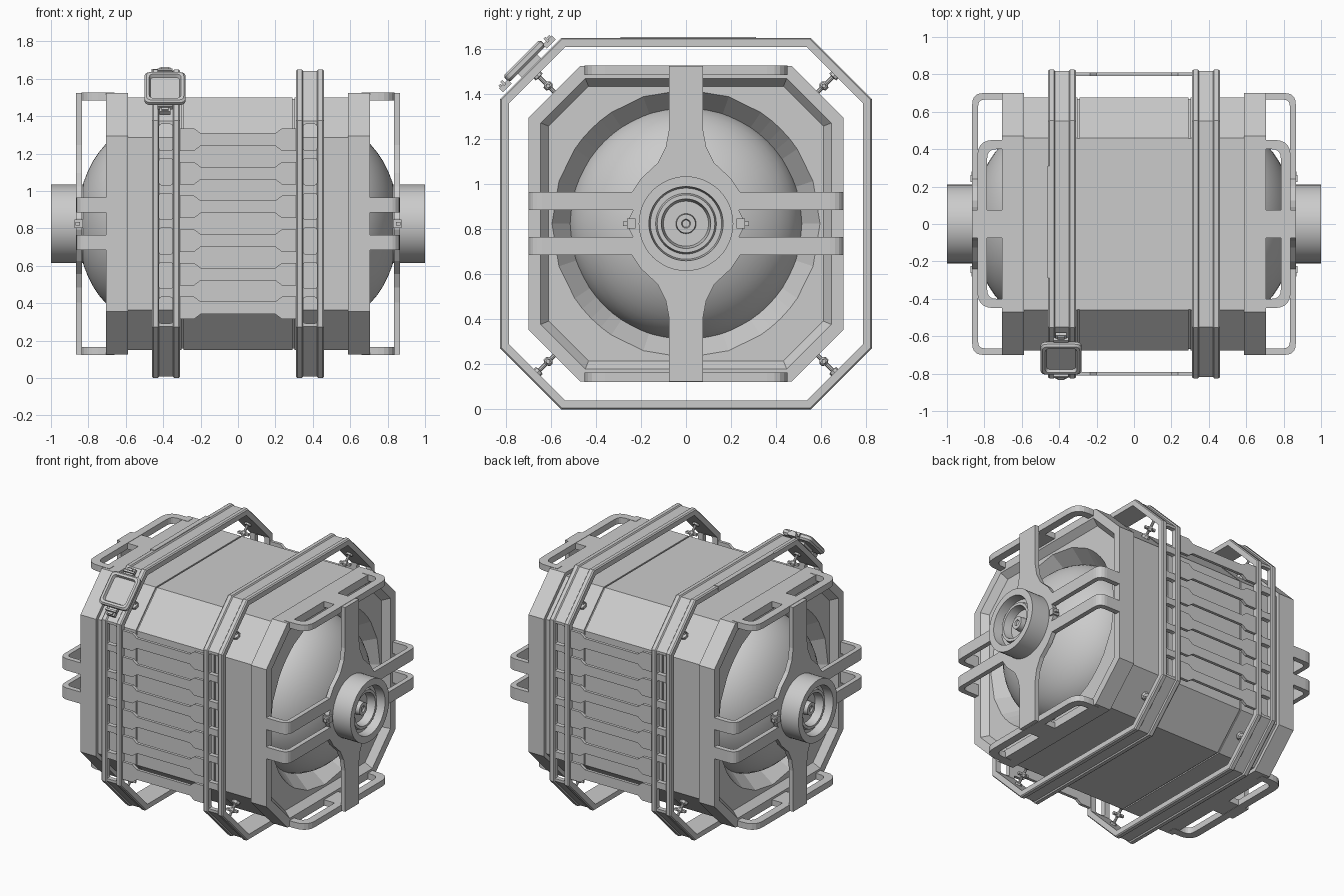
import bpy, bmesh, math
from mathutils import Vector

if "Cube" in bpy.data.objects:
    bpy.data.objects.remove(bpy.data.objects["Cube"])

MID = 0.825  # everything is built around the capsule axis, then lifted to this height


def finish(name, bm, mirror="", smooth=False, loc=(0, 0, MID), rot=(0, 0, 0)):
    bmesh.ops.recalc_face_normals(bm, faces=bm.faces[:])
    me = bpy.data.meshes.new(name)
    bm.to_mesh(me)
    bm.free()
    ob = bpy.data.objects.new(name, me)
    bpy.context.collection.objects.link(ob)
    ob.location, ob.rotation_euler = loc, rot
    if smooth:
        bpy.ops.object.select_all(action='DESELECT')
        ob.select_set(True)
        bpy.context.view_layer.objects.active = ob
        bpy.ops.object.shade_smooth_by_angle(angle=math.radians(32))
    if mirror:
        m = ob.modifiers.new("mirror", 'MIRROR')
        m.use_axis = [a in mirror for a in "XYZ"]
    return ob


def loft(bm, rings, caps=False, wrap=False):
    vs = [[bm.verts.new(p) for p in r] for r in rings]
    pairs = list(zip(vs, vs[1:])) + ([(vs[-1], vs[0])] if wrap else [])
    for a, b in pairs:
        n = len(a)
        for i in range(n):
            bm.faces.new((a[i], a[(i + 1) % n], b[(i + 1) % n], b[i]))
    if caps:
        bm.faces.new(vs[0])
        bm.faces.new(vs[-1])


def prism(bm, pts, axis, lo, hi):
    put = {'X': lambda a, b, t: (t, a, b), 'Y': lambda a, b, t: (a, t, b),
           'Z': lambda a, b, t: (a, b, t)}[axis]
    loft(bm, [[put(a, b, t) for a, b in pts] for t in (lo, hi)], caps=True)


def box(bm, x0, x1, y0, y1, z0, z1):
    prism(bm, [(x0, y0), (x1, y0), (x1, y1), (x0, y1)], 'Z', z0, z1)


def rounded(pts, seg=5):
    out = []
    for i, (a, b, r) in enumerate(pts):
        p = Vector((a, b))
        if r == 0:
            out.append((a, b))
            continue
        s = p + (Vector(pts[i - 1][:2]) - p).normalized() * r
        e = p + (Vector(pts[(i + 1) % len(pts)][:2]) - p).normalized() * r
        for k in range(seg + 1):
            t = k / seg
            q = s * (1 - t) ** 2 + p * 2 * t * (1 - t) + e * t * t
            out.append((q.x, q.y))
    return out


def octagon(x, h, c, n=1):
    k = [(h, -c), (h, c), (c, h), (-c, h), (-h, c), (-h, -c), (-c, -h), (c, -h)]
    return [(x, k[i][0] + (k[(i + 1) % 8][0] - k[i][0]) * j / n,
             k[i][1] + (k[(i + 1) % 8][1] - k[i][1]) * j / n)
            for i in range(8) for j in range(n)]


def inset_oct(x, h, c, d, n=1):
    return octagon(x, h - d, c - d * 0.414, n)


def lathe(bm, profile, n):
    loft(bm, [[(x, r * math.cos(2 * math.pi * i / n), r * math.sin(2 * math.pi * i / n))
               for i in range(n)] for x, r in profile])


# body shell with a narrow seam beside each hoop
bm = bmesh.new()
loft(bm, [inset_oct(x, 0.675, 0.46, d) for x, d in
          ((0, 0), (0.292, 0), (0.292, 0.008), (0.302, 0.008), (0.302, 0), (0.6, 0))])
finish("body_shell", bm, "X")

# end collars: octagonal lip, flat face and conical well
bm = bmesh.new()


def circle_from_oct(x, r):
    out = []
    for _, y, z in octagon(x, 0.7, 0.47, 4):
        l = math.hypot(y, z)
        out.append((x, y / l * r, z / l * r))
    return out


loft(bm, [inset_oct(x, 0.7, 0.47, d, 4) for x, d in
          ((0.588, 0.03), (0.588, 0), (0.705, 0), (0.705, 0.055), (0.66, 0.09))]
     + [circle_from_oct(0.66, 0.595), circle_from_oct(0.55, 0.514)])
finish("end_collar", bm, "X")

# domed ends
bm = bmesh.new()
lathe(bm, [(0.5 + 0.36 * math.sin(t), 0.52 * math.cos(t))
           for t in [math.radians(86 * i / 12) for i in range(13)]], 64)
finish("end_dome", bm, "X", smooth=True)

# round hubs with stepped sockets
bm = bmesh.new()
lathe(bm, [(0.82, 0.21), (1.0, 0.21), (1.0, 0.165), (0.94, 0.158), (0.94, 0.135),
           (0.965, 0.128), (0.965, 0.11), (0.91, 0.10), (0.91, 0.045), (0.95, 0.042),
           (0.95, 0.02), (0.94, 0.016), (0.94, 0.001)], 48)
finish("end_hub", bm, "X", smooth=True)

# vertical bar flaring out around the hub
half = [(0.075, 0.70), (0.075, 0.42), (0.09, 0.34), (0.125, 0.27), (0.2, 0.2), (0.24, 0.14),
        (0.255, 0.1), (0.235, 0.06), (0.25, 0.03)]
right = half + [(y, -z) for y, z in reversed(half)]
bm = bmesh.new()
prism(bm, right + [(-y, z) for y, z in reversed(right)], 'X', 0.835, 0.865)
finish("end_cross_plate", bm, "X")

# paired side guard bars, bent round to the collar
bar = [(0.66, 0.7, 0), (0.865, 0.7, 0.06), (0.865, -0.7, 0.06), (0.66, -0.7, 0),
       (0.66, -0.665, 0), (0.833, -0.665, 0.035), (0.833, 0.665, 0.035), (0.66, 0.665, 0)]
bm = bmesh.new()
prism(bm, rounded(bar), 'Z', 0.06, 0.14)
finish("side_guard_bar", bm, "XZ")

# top and bottom carry handles with centre tie
handle = [(0.66, 0.45, 0), (0.838, 0.45, 0.09), (0.838, -0.45, 0.09), (0.66, -0.45, 0),
          (0.66, -0.4, 0), (0.785, -0.4, 0.05), (0.785, 0.4, 0.05), (0.66, 0.4, 0)]
bm = bmesh.new()
prism(bm, rounded(handle), 'Z', 0.66, 0.702)
box(bm, 0.66, 0.86, -0.075, 0.075, 0.66, 0.70)
finish("carry_handle", bm, "XZ")

# small latches between the guard bars
bm = bmesh.new()
box(bm, 0.83, 0.875, 0.225, 0.262, -0.022, 0.022)
box(bm, 0.845, 0.868, 0.24, 0.28, -0.01, 0.01)
finish("hub_latch", bm, "XY")

# octagonal hoops with a shallow outer groove and ladder windows
bm = bmesh.new()
loft(bm, [inset_oct(x, 0.825, 0.553, d) for x, d in
          ((0.31, 0.04), (0.31, 0.006), (0.318, 0), (0.342, 0), (0.348, 0.008), (0.422, 0.008),
           (0.428, 0), (0.452, 0), (0.46, 0.006), (0.46, 0.04))], wrap=True)
hoop = finish("hoop", bm)
bm = bmesh.new()
for side in (-1, 1):
    for i in range(6):
        z = (i - 2.5) * 0.185
        w = [(0.35, z - 0.07, 0.012), (0.422, z - 0.07, 0.012),
             (0.422, z + 0.07, 0.012), (0.35, z + 0.07, 0.012)]
        prism(bm, rounded(w, 2), 'Y', side * 0.74, side * 0.87)
cutter = finish("window_cutter", bm)
cutter.hide_render = True
cutter.hide_viewport = True
cut = hoop.modifiers.new("windows", 'BOOLEAN')
cut.operation, cut.object = 'DIFFERENCE', cutter
hoop.modifiers.new("mirror", 'MIRROR')

# dog-bone slats tying the hoops together, front and back
bm = bmesh.new()
for i in range(6):
    z = (i - 2.5) * 0.18
    q = [(0.33, 0.06), (0.235, 0.06), (0.2, 0.034)]
    e = q + [(-x, h) for x, h in reversed(q)]
    prism(bm, [(x, z + h) for x, h in e] + [(x, z - h) for x, h in reversed(e)], 'Y', 0.79, 0.81)
finish("tie_slat", bm, "Y")

# diagonal struts holding the hoops off the body
bm = bmesh.new()
d = Vector((0, 1, 1)).normalized()
u, v = Vector((1, 0, 0)), Vector((0, 1, -1)).normalized()


def strut_ring(s, r):
    c = Vector((0.385, s, s))
    return [c + (u * math.cos(k * math.pi / 4) + v * math.sin(k * math.pi / 4)) * r
            for k in range(8)]


loft(bm, [strut_ring(s, r) for s, r in
          ((0.56, 0.03), (0.58, 0.025), (0.585, 0.009), (0.60, 0.009), (0.606, 0.02),
           (0.618, 0.02), (0.624, 0.009), (0.65, 0.009), (0.652, 0.022), (0.665, 0.022))], caps=True)
box(bm, 0.345, 0.425, 0.604, 0.62, 0.604, 0.62)
finish("hoop_strut", bm, "XYZ")

# framed display on the front upper corner of one hoop
tilt = dict(loc=(-0.39, -0.703, 1.533), rot=(math.radians(45), 0, 0))


def pad(w, h, r, z):
    return [(x, y, z) for x, y in rounded([(-w, -h, r), (w, -h, r), (w, h, r), (-w, h, r)])]


bm = bmesh.new()
loft(bm, [pad(0.1, 0.105, 0.03, 0), pad(0.11, 0.115, 0.035, 0.012), pad(0.11, 0.115, 0.035, 0.03),
          pad(0.1, 0.105, 0.03, 0.04), pad(0.085, 0.09, 0.025, 0.04),
          pad(0.078, 0.083, 0.022, 0.022)], caps=True)
finish("display_frame", bm, **tilt)
bm = bmesh.new()
for s in (-1, 1):
    box(bm, -0.03, 0.03, *sorted((s * 0.11, s * 0.165)), -0.01, 0.014)
    box(bm, -0.04, 0.04, *sorted((s * 0.13, s * 0.142)), 0.005, 0.03)
    box(bm, -0.018, 0.018, *sorted((s * 0.146, s * 0.16)), 0.01, 0.024)
box(bm, -0.05, 0.05, -0.06, 0.06, -0.03, 0.005)
finish("display_clips", bm, **tilt)

# thin cover strip on the top of the same hoop
bm = bmesh.new()
box(bm, -0.463, -0.43, -0.29, 0.31, 0.80, 0.828)
finish("hoop_cover_strip", bm)
